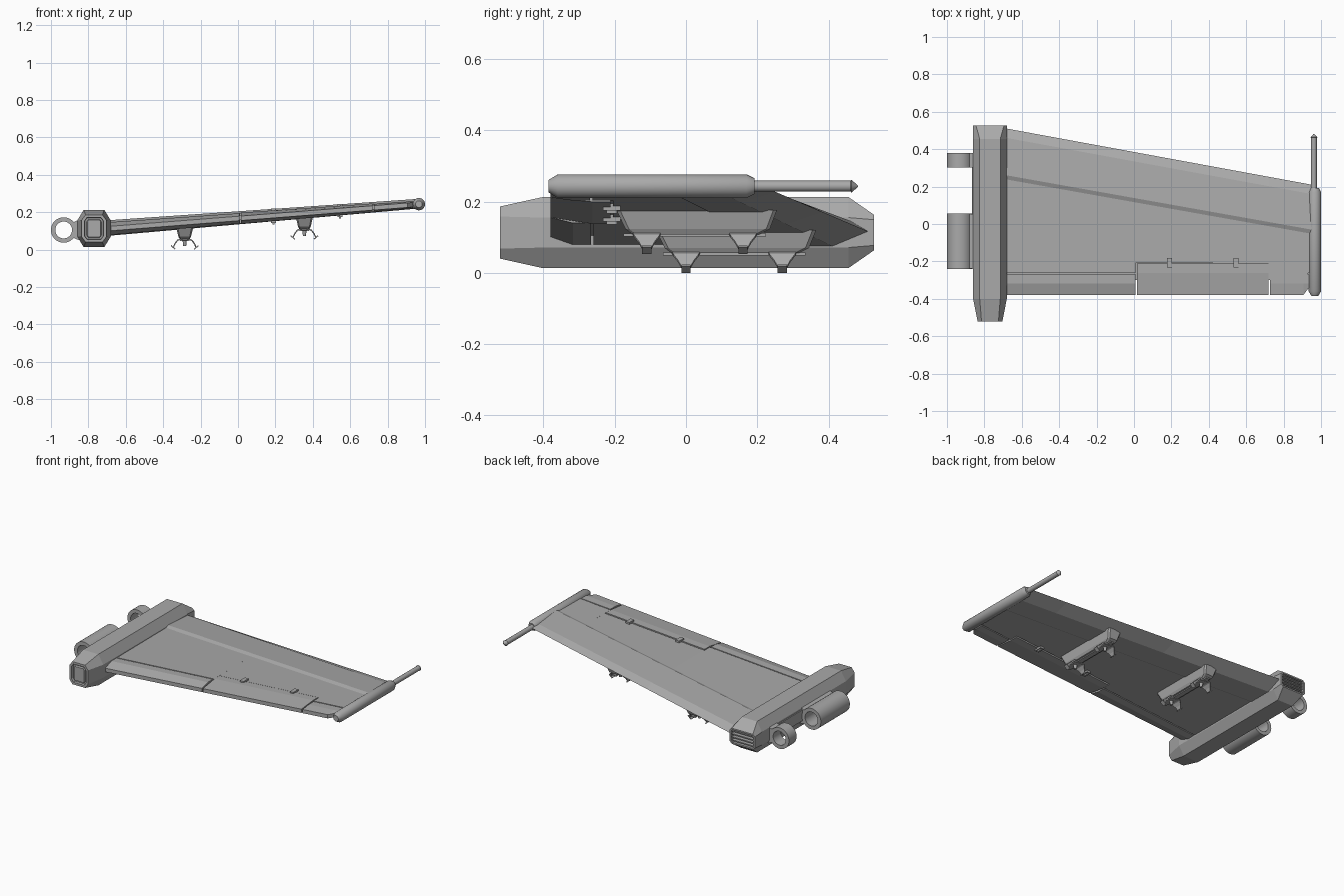
import bpy, bmesh, math
from mathutils import Vector, Matrix

cube = bpy.data.objects.get("Cube")
if cube:
    bpy.data.objects.remove(cube, do_unlink=True)

grey = bpy.data.materials.new("plain grey")
grey.use_nodes = True
grey.diffuse_color = (0.4, 0.4, 0.4, 1)
grey.node_tree.nodes["Principled BSDF"].inputs["Base Color"].default_value = (0.4, 0.4, 0.4, 1)


def finish(name, bm, smooth=False):
    bmesh.ops.recalc_face_normals(bm, faces=bm.faces)
    mesh = bpy.data.meshes.new(name)
    bm.to_mesh(mesh)
    bm.free()
    mesh.materials.append(grey)
    ob = bpy.data.objects.new(name, mesh)
    bpy.context.collection.objects.link(ob)
    if smooth:
        bpy.ops.object.select_all(action='DESELECT')
        ob.select_set(True)
        bpy.context.view_layer.objects.active = ob
        bpy.ops.object.shade_smooth_by_angle(angle=math.radians(35))
    return ob


def loft(bm, rings):
    """Skin closed rings of points, capping both ends; returns the caps."""
    rows = [[bm.verts.new(p) for p in ring] for ring in rings]
    n = len(rows[0])
    for a, b in zip(rows, rows[1:]):
        for i in range(n):
            bm.faces.new((a[i], a[(i + 1) % n], b[(i + 1) % n], b[i]))
    return bm.faces.new(rows[0]), bm.faces.new(rows[-1])


def box(bm, x, y, z, sx, sy, sz):
    m = Matrix.Translation((x, y, z)) @ Matrix.Diagonal((sx, sy, sz, 1))
    bmesh.ops.create_cube(bm, size=1, matrix=m)


def turned(name, x, z, profile, n=24):
    """Round body along y from (y, radius) pairs."""
    bm = bmesh.new()
    loft(bm, [[(x + r * math.cos(i * math.tau / n), y, z + r * math.sin(i * math.tau / n))
               for i in range(n)] for y, r in profile])
    return finish(name, bm, True)


# Wing surfaces: heights and sweep lines along the span
ROOT, TIP, TRAIL = -0.70, 0.95, -0.38


def top(x): return 0.158 + 0.069 * (x + 0.68)
def bottom(x): return 0.075 + 0.088 * (x + 0.68)
def lead(x): return 0.51 - 0.184 * (x + 0.68)
def ridge(x): return 0.26 - 0.178 * (x + 0.68)


def wing_ring(x, rear):
    t, b, le, r = top(x), bottom(x), lead(x), ridge(x)
    nose = b + 0.5 * (t - b)
    pts = [(le, nose), (le - 0.05, t - 0.012), (r, t), (r - 0.022, t - 0.009), (rear, t - 0.011),
           (rear, b + 0.004), (r - 0.01, b + 0.004), (r, b), (le - 0.1, b)]
    return [(x, y, z) for y, z in pts]


bm = bmesh.new()
for x0, x1, rear in ((ROOT, 0.012, -0.26), (0.012, 0.722, -0.205), (0.722, TIP, -0.262)):
    loft(bm, [wing_ring(x0, rear), wing_ring(x1, rear)])
finish("wing_panel", bm)


# Flaps along the trailing edge
def flap_ring(x, front, back, lift):
    t, b = top(x) - 0.011 + lift, bottom(x) + 0.004 - lift
    m = (t + b) / 2
    step = front - 0.05
    return [(x, front, t), (x, step, t), (x, back, m + 0.012), (x, back, m - 0.012),
            (x, step, b), (x, front, b)]


def flap(name, front, stations, lift=0):
    bm = bmesh.new()
    loft(bm, [flap_ring(x, front, back, lift) for x, back in stations])
    finish(name, bm)


flap("inner_flap", -0.267, [(ROOT, TRAIL), (0.008, TRAIL)])
flap("middle_flap", -0.212, [(0.016, TRAIL), (0.718, TRAIL)], 0.003)
flap("outer_flap", -0.269, [(0.727, TRAIL), (0.905, TRAIL), (0.935, -0.34)])

# Spar closing the gaps behind the flaps
bm = bmesh.new()
loft(bm, [[(x, y, (top(x) + bottom(x)) / 2 + s * 0.012)
           for y, s in ((-0.18, 1), (-0.3, 1), (-0.3, -1), (-0.18, -1))] for x in (ROOT, 0.93)])
finish("flap_spar", bm)

# Flap hinges on the upper and lower skins
bm = bmesh.new()
for x in (0.19, 0.545):
    box(bm, x, -0.208, top(x) - 0.007, 0.026, 0.05, 0.016)
    box(bm, x, -0.208, bottom(x) + 0.002, 0.026, 0.05, 0.02)
    box(bm, x, -0.208, bottom(x) - 0.01, 0.012, 0.03, 0.012)
finish("flap_hinges", bm)

# Wing tip pod and probe
turned("tip_pod", 0.967, 0.243, [(-0.385, 0.018), (-0.36, 0.033), (0.17, 0.033), (0.192, 0.022)])
turned("tip_probe", 0.962, 0.243, [(0.18, 0.0155), (0.462, 0.0155), (0.464, 0.018), (0.482, 0.002)], 16)

# Root beam: eight sided, tapered front, sloped rear
CX, CZ = -0.77, 0.113


def beam_ring(y, wide, flat, high, side):
    pts = [(flat, high), (wide, side), (wide, -side), (flat, -high),
           (-flat, -high), (-wide, -side), (-wide, side), (-flat, high)]
    return [(CX + x, y, CZ + z) for x, z in pts]


bm = bmesh.new()
front, rear = loft(bm, [beam_ring(-0.522, 0.066, 0.045, 0.073, 0.045),
                        beam_ring(-0.40, 0.09, 0.055, 0.1, 0.042),
                        beam_ring(0.455, 0.09, 0.055, 0.1, 0.042),
                        beam_ring(0.527, 0.09, 0.075, 0.05, 0.036)])
bmesh.ops.recalc_face_normals(bm, faces=bm.faces)
for face, rim, depth in ((front, 0.016, -0.015), (rear, 0.01, -0.04)):
    bmesh.ops.inset_individual(bm, faces=[face], thickness=rim)
    bmesh.ops.inset_individual(bm, faces=[face], thickness=0.002, depth=depth)
bmesh.ops.inset_individual(bm, faces=[front], thickness=0.01)
bmesh.ops.inset_individual(bm, faces=[front], thickness=0.004, depth=0.012)
finish("root_beam", bm)

# Slats in the rear opening of the beam
bm = bmesh.new()
for i in range(4):
    box(bm, CX, 0.505, CZ - 0.03 + i * 0.02, 0.155, 0.035, 0.007)
finish("rear_slats", bm)


# Hinge lugs: tubes with webs running into the beam
def lug(name, y0, y1, n=32):
    cx, cz, ro, ri = -0.932, 0.105, 0.068, 0.045
    bm = bmesh.new()
    rows = []
    for y, inner in ((y0, 0), (y1, 0), (y1, 1), (y0, 1)):
        r = ri if inner else ro
        rows.append([bm.verts.new((cx + r * math.cos(i * math.tau / n), y,
                                   cz + r * math.sin(i * math.tau / n))) for i in range(n)])
    for a, b in zip(rows, rows[1:] + rows[:1]):
        for i in range(n):
            bm.faces.new((a[i], a[(i + 1) % n], b[(i + 1) % n], b[i]))
    web = [(cx + 0.048, cz + 0.04), (-0.85, cz + 0.055), (-0.85, cz - 0.055), (cx + 0.048, cz - 0.04)]
    loft(bm, [[(x, y, z) for x, z in web] for y in (y0 + 0.001, y1 - 0.001)])
    finish(name, bm, True)


lug("front_lug", -0.24, 0.055)
lug("rear_lug", 0.302, 0.38)
bm = bmesh.new()
box(bm, -0.86, 0.18, 0.11, 0.014, 0.26, 0.07)
finish("lug_plate", bm)


# Pylons: tapered body, rail, and two pairs of splayed clamp arms
def pylon(name, x, y, z):
    bm = bmesh.new()
    roof = bottom(x) + 0.01

    def layer(w, l0, l1, h):
        return [(x - w, y - l0, h), (x - w * 0.8, y - l0 - 0.01, h), (x + w * 0.8, y - l0 - 0.01, h),
                (x + w, y - l0, h), (x + w, y + l1, h), (x + w * 0.8, y + l1 + 0.01, h),
                (x - w * 0.8, y + l1 + 0.01, h), (x - w, y + l1, h)]
    loft(bm, [layer(0.026, 0.165, 0.17, z), layer(0.034, 0.185, 0.2, z + 0.015),
              layer(0.046, 0.21, 0.22, roof)])
    box(bm, x, y, z - 0.002, 0.03, 0.4, 0.008)
    for cy in (y - 0.135, y + 0.135):
        box(bm, x, cy, z - 0.003, 0.05, 0.07, 0.012)
        for s in (-1, 1):
            arm = ((0.012, 0.002, 0.04), (0.036, -0.008, 0.036), (0.05, -0.026, 0.022), (0.058, -0.044, 0.012))
            loft(bm, [[(x + s * (a + da), cy + k * w, z + h + dh)
                       for k, da, dh in ((-1, 0, 0), (1, 0, 0), (1, 0.004, 0.006), (-1, 0.004, 0.006))]
                      for a, h, w in arm])
            # Foot pad at the arm tip
            m = (Matrix.Translation((x + s * 0.062, cy, z - 0.043)) @ Matrix.Rotation(-s * 0.7, 4, 'Y')
                 @ Matrix.Diagonal((0.03, 0.026, 0.006, 1)))
            bmesh.ops.create_cube(bm, size=1, matrix=m)
        # Ejector pin
        bmesh.ops.create_cone(bm, cap_ends=True, segments=12, radius1=0.008, radius2=0.012, depth=0.035,
                              matrix=Matrix.Translation((x, cy, z - 0.017)))
    finish(name, bm)


pylon("inner_pylon", -0.285, 0.135, 0.055)
pylon("outer_pylon", 0.355, 0.025, 0.108)
